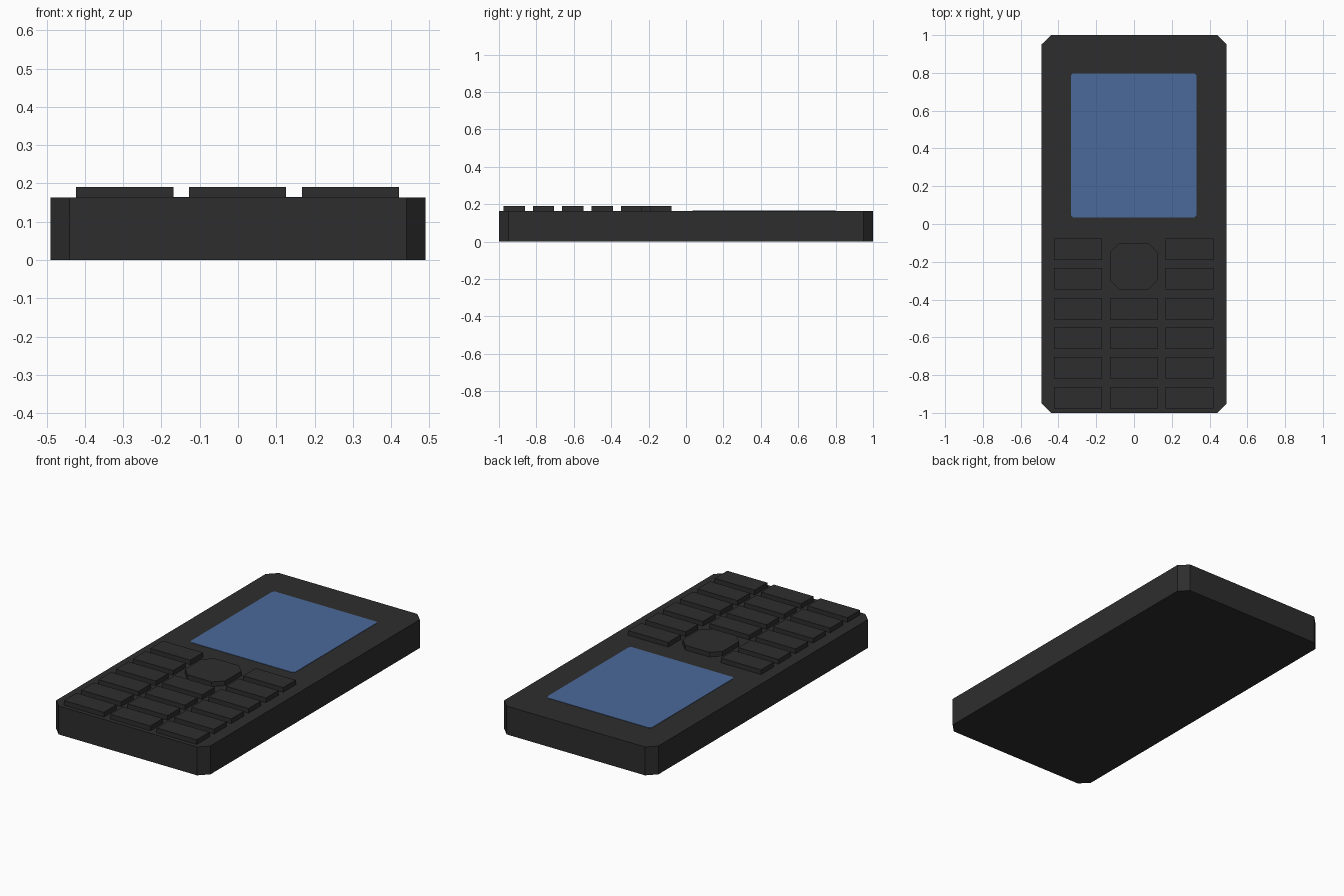
import bpy, bmesh

if "Cube" in bpy.data.objects:
    bpy.data.objects.remove(bpy.data.objects["Cube"])

def material(name, color):
    m = bpy.data.materials.new(name)
    m.diffuse_color = (*color, 1)
    m.use_nodes = True
    m.node_tree.nodes["Principled BSDF"].inputs["Base Color"].default_value = m.diffuse_color
    return m

CHARCOAL = material("charcoal_plastic", (0.027, 0.027, 0.027))
BLUE = material("screen_blue", (0.070, 0.142, 0.320))
TOP = 0.163

def slab(name, x, y, z, chamfer, mat):
    """Flat block from x/y/z ranges, with its upright corners cut off."""
    (x0, x1), (y0, y1), (z0, z1), c = x, y, z, chamfer
    if c:
        pts = [(x0 + c, y0), (x1 - c, y0), (x1, y0 + c), (x1, y1 - c),
               (x1 - c, y1), (x0 + c, y1), (x0, y1 - c), (x0, y0 + c)]
    else:
        pts = [(x0, y0), (x1, y0), (x1, y1), (x0, y1)]
    bm = bmesh.new()
    face = bm.faces.new([bm.verts.new((px, py, z0)) for px, py in pts])
    top = bmesh.ops.extrude_face_region(bm, geom=[face])["geom"]
    bmesh.ops.translate(bm, vec=(0, 0, z1 - z0),
                        verts=[v for v in top if isinstance(v, bmesh.types.BMVert)])
    bmesh.ops.recalc_face_normals(bm, faces=bm.faces)
    mesh = bpy.data.meshes.new(name)
    bm.to_mesh(mesh)
    bm.free()
    mesh.materials.append(mat)
    obj = bpy.data.objects.new(name, mesh)
    bpy.context.collection.objects.link(obj)
    return obj

# Case and screen
slab("phone_body", (-0.49, 0.49), (-1, 1), (0, TOP), 0.05, CHARCOAL)
slab("screen", (-0.334, 0.332), (0.035, 0.798), (TOP, TOP + 0.002), 0.012, BLUE)

# Keypad: three columns, the middle one leaves room for the navigation button
KEY_Z = (TOP, 0.19)
for row in range(6):
    cy = -0.134 - 0.157 * row
    for col, cx in enumerate((-0.296, -0.001, 0.294)):
        if col == 1 and row < 2:
            continue
        slab(f"key_{row}_{col}", (cx - 0.127, cx + 0.127),
             (cy - 0.057, cy + 0.057), KEY_Z, 0, CHARCOAL)

# Navigation button
slab("navigation_button", (-0.128, 0.126), (-0.347, -0.1), KEY_Z, 0.05, CHARCOAL)
